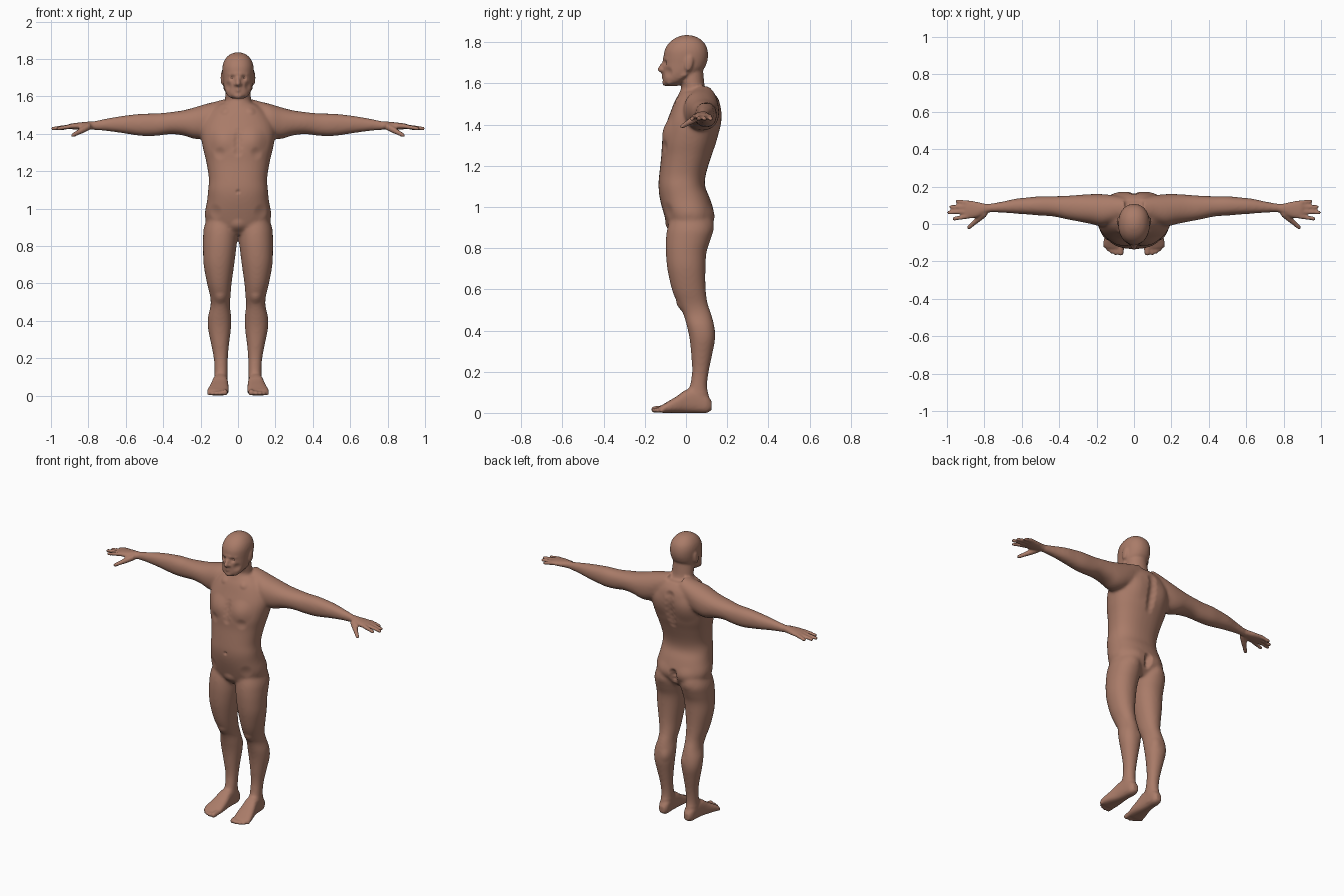
import bpy, bmesh, math
from mathutils import Vector, Matrix
from mathutils.kdtree import KDTree

skin = bpy.data.materials.new("skin")
skin.diffuse_color = (0.40, 0.20, 0.14, 1)
verts, faces = [], []


def add_rings(rings):
    n, start = len(rings[0]), len(verts)
    for r in rings:
        verts.extend(r)
    for i in range(len(rings) - 1):
        for k in range(n):
            a, b = start + i*n + k, start + i*n + (k+1) % n
            faces.append((a, b, b+n, a+n))
    faces.append(tuple(range(start, start+n))[::-1])
    faces.append(tuple(range(len(verts)-n, len(verts))))


def catmull(a, b, c, d, t):
    return 0.5 * (2*b + (c - a)*t + (2*a - 5*b + 4*c - d)*t*t + (3*b - a - 3*c + d)*t**3)


def loft(axis, rows, power=2.2, mirror=True, n=32, steps=4):
    """Rows are (position, a0, a1, b0, b1): a box-bounded rounded section on each row."""
    fine = []
    for i in range(len(rows) - 1):
        q = [rows[max(i-1, 0)], rows[i], rows[i+1], rows[min(i+2, len(rows)-1)]]
        fine += [[catmull(*v, s/steps) for v in zip(*q)] for s in range(steps)]
    fine.append(rows[-1])
    for side in ((1, -1) if mirror else (1,)):
        rings = []
        for t, a0, a1, b0, b1 in fine:
            ring = []
            for k in range(n):
                c, s = math.cos(2*math.pi*k/n), math.sin(2*math.pi*k/n)
                a = (a0+a1)/2 + (a1-a0)/2*math.copysign(abs(c)**(2/power), c)
                b = (b0+b1)/2 + (b1-b0)/2*math.copysign(abs(s)**(2/power), s)
                x, y, z = {'x': (t, a, b), 'y': (a, t, b), 'z': (a, b, t)}[axis]
                ring.append((side*x, y, z))
            rings.append(ring)
        add_rings(rings)


def capsule(p, q, r0, r1, squash=(1, 1, 1), tilt=0):
    """Round-ended limb from p to q on both sides; squash makes an ellipsoid when p equals q."""
    p, q = Vector(p), Vector(q)
    way = (q - p).normalized() if (q - p).length > 0 else Vector((0, 0, 1))
    u = way.orthogonal().normalized()
    w = way.cross(u)
    shape = Matrix.Rotation(tilt, 3, 'X') @ Matrix.Diagonal(squash)
    for side in (1, -1):
        rings = []
        for i in range(12):
            base, r = (p, r0) if i < 6 else (q, r1)
            h = math.radians(-85 + 17*i) if i < 6 else math.radians(17*(i-6))
            rings.append([])
            for k in range(14):
                t = 2*math.pi*k/14
                d = way*math.sin(h) + (u*math.cos(t) + w*math.sin(t))*math.cos(h)
                v = base + shape @ (d*r)
                rings[-1].append((side*v.x, v.y, v.z))
        add_rings(rings)


def ball(p, radii, tilt=0):
    capsule(p, p, 1, 1, radii, tilt)


def sym(rows):
    return [(z, -w, w, a, b) for z, w, a, b in rows]


# torso
loft('z', sym([(.86, .09, -.05, .08), (.90, .15, -.085, .118), (.96, .178, -.106, .138),
     (1.04, .166, -.127, .117), (1.10, .160, -.134, .093), (1.16, .156, -.130, .097),
     (1.25, .170, -.120, .125), (1.32, .187, -.117, .150), (1.40, .200, -.098, .168),
     (1.46, .190, -.076, .174), (1.52, .150, -.052, .160), (1.56, .10, -.025, .13)]),
     2.3, False)
# neck
loft('z', sym([(1.47, .09, -.05, .13), (1.54, .078, -.040, .112), (1.58, .070, -.022, .093),
     (1.62, .067, -.030, .087), (1.68, .060, -.030, .082)]), 2, False)
# head
loft('z', sym([(1.588, .030, -.098, -.04), (1.608, .058, -.110, -.005), (1.64, .073, -.111, .05),
     (1.67, .079, -.112, .086), (1.70, .082, -.110, .101), (1.73, .084, -.109, .107),
     (1.76, .083, -.104, .105), (1.79, .074, -.088, .094), (1.815, .055, -.061, .070),
     (1.83, .030, -.030, .040), (1.835, .008, -.008, .012)]), 2.2, False)
# shoulders and arms
loft('x', [(.05, .02, .14, 1.48, 1.590), (.10, .01, .152, 1.43, 1.577), (.17, -.012, .160, 1.38, 1.560),
     (.23, 0, .160, 1.372, 1.542), (.29, .012, .156, 1.39, 1.526), (.36, .025, .151, 1.398, 1.516),
     (.43, .040, .149, 1.389, 1.509), (.50, .045, .149, 1.387, 1.508), (.56, .050, .143, 1.394, 1.503),
     (.63, .055, .136, 1.405, 1.494), (.70, .060, .121, 1.414, 1.482), (.77, .062, .109, 1.420, 1.468),
     (.80, .055, .109, 1.423, 1.465), (.84, .035, .119, 1.423, 1.461), (.89, .028, .127, 1.424, 1.455),
     (.905, .032, .124, 1.427, 1.450)])
# fingers and thumb
for base, tip, length in ((.040, .028, .962), (.066, .061, .990), (.091, .092, .978), (.115, .121, .945)):
    capsule((.89, base, 1.440), (length, tip, 1.428), .0125, .0100)
capsule((.80, .055, 1.438), (.84, .020, 1.415), .019, .016)
capsule((.84, .020, 1.415), (.882, -.018, 1.392), .015, .011)
# legs
loft('z', [(.99, .03, .15, -.06, .10), (.90, .004, .182, -.09, .132), (.84, .004, .187, -.098, .119),
     (.78, .010, .187, -.098, .100), (.70, .020, .184, -.091, .095), (.60, .034, .166, -.069, .096),
     (.53, .040, .149, -.041, .106), (.48, .043, .147, -.014, .123), (.42, .036, .161, .004, .138),
     (.36, .037, .161, .017, .142), (.28, .047, .145, .025, .127), (.20, .054, .130, .029, .111),
     (.13, .055, .126, .018, .103), (.07, .055, .128, -.002, .113), (.02, .057, .125, 0, .115)], 2.1)
# feet
loft('y', [(.125, .072, .108, .015, .055), (.10, .058, .123, 0, .09), (.05, .055, .130, 0, .12),
     (0, .053, .138, 0, .113), (-.04, .050, .149, 0, .084), (-.08, .049, .160, 0, .060),
     (-.11, .052, .165, 0, .042), (-.128, .060, .155, .003, .032)], 2.6)
# toes
for x, tip, r in ((.071, -.153, .0165), (.097, -.155, .0125), (.118, -.147, .012),
                  (.137, -.135, .0115), (.154, -.118, .011)):
    capsule((x*.97, -.095, .022), (x, tip, r), r, r)
# nose, brow, lips, chin, jaw and ears
capsule((0, -.104, 1.705), (0, -.126, 1.668), .010, .013)
ball((.012, -.113, 1.664), (.010, .011, .009))
capsule((.010, -.104, 1.719), (.046, -.086, 1.718), .010, .010)
capsule((.055, -.060, 1.683), (.070, -.015, 1.690), .015, .012)
for z in (1.641, 1.629):
    capsule((0, -.112, z), (.022, -.102, 1.635), .007, .004)
ball((0, -.098, 1.603), (.026, .018, .016))
capsule((.067, -.005, 1.645), (.040, -.080, 1.607), .013, .014)
ball((.084, .014, 1.698), (.009, .021, .039), -.2)

# fuse the parts into one skin
body_mesh = bpy.data.meshes.new("body")
body_mesh.from_pydata(verts, [], faces)
body = bpy.data.objects.new("body", body_mesh)
bpy.context.collection.objects.link(body)


def bake():
    graph = bpy.context.evaluated_depsgraph_get()
    mesh = bpy.data.meshes.new_from_object(body.evaluated_get(graph))
    body.modifiers.clear()
    body.data = mesh
    return mesh


fuse = body.modifiers.new("fuse", 'REMESH')
fuse.mode = 'VOXEL'
fuse.voxel_size = .0068
mesh = bake()

# soften: the limbs and trunk more than face, hands and feet
group = body.vertex_groups.new(name="soft")
group.add([v.index for v in mesh.vertices
           if .10 < v.co.z < 1.575 and abs(v.co.x) < .79], 1, 'REPLACE')
for name, times in (("", 3), ("soft", 20)):
    soften = body.modifiers.new("soften", 'SMOOTH')
    soften.factor, soften.iterations, soften.vertex_group = .5, times, name
mesh = bake()

# sculpt strokes: centre, radius, push
strokes = [((.085, -.10, 1.37), .08, (0, -.012, 0)), ((.10, -.11, 1.295), .04, (0, .006, 0)),
           ((.10, .165, 1.40), .09, (0, .008, 0)), ((.085, .13, .94), .08, (0, .008, 0)),
           ((.030, -.100, 1.699), .019, (0, .012, 0)), ((.052, -.085, 1.655), .03, (-.005, .006, 0)),
           ((.095, -.035, .52), .04, (0, -.006, 0)), ((.055, .14, .40), .05, (-.003, .004, 0)),
           ((.07, -.04, 1.52), .03, (0, -.006, 0)), ((.13, -.10, .98), .05, (0, .008, 0))]
strokes += [((0, .16, 1.12 + .04*i), .04, (0, -.013, 0)) for i in range(10)]
strokes += [((0, -.11, 1.30 + .03*i), .03, (0, .007, 0)) for i in range(5)]
strokes += [((0, .14, .87 + .03*i), .035, (0, -.022, 0)) for i in range(4)]
strokes += [((0, -.10, .90), .05, (0, -.010, 0)), ((0, -.134, 1.09), .014, (0, .010, 0))]
tree = KDTree(len(mesh.vertices))
for v in mesh.vertices:
    tree.insert(v.co, v.index)
tree.balance()
for c, r, push in strokes:
    for side in ((1, -1) if c[0] else (1,)):
        move = Vector((side*push[0], push[1], push[2]))
        for co, index, d in tree.find_range((side*c[0], c[1], c[2]), r):
            mesh.vertices[index].co += move * (1 - (d/r)**2)**2
mesh.polygons.foreach_set("use_smooth", [True]*len(mesh.polygons))
mesh.materials.clear()
mesh.materials.append(skin)
mesh.update()

# eyes
for side, name in ((-1, "right_eye"), (1, "left_eye")):
    eye = bpy.data.meshes.new(name)
    bm = bmesh.new()
    bmesh.ops.create_uvsphere(bm, u_segments=20, v_segments=12, radius=.012,
                              matrix=Matrix.Translation((side*.031, -.083, 1.699)))
    for f in bm.faces:
        f.smooth = True
    bm.to_mesh(eye)
    bm.free()
    eye.materials.append(skin)
    bpy.context.collection.objects.link(bpy.data.objects.new(name, eye))
